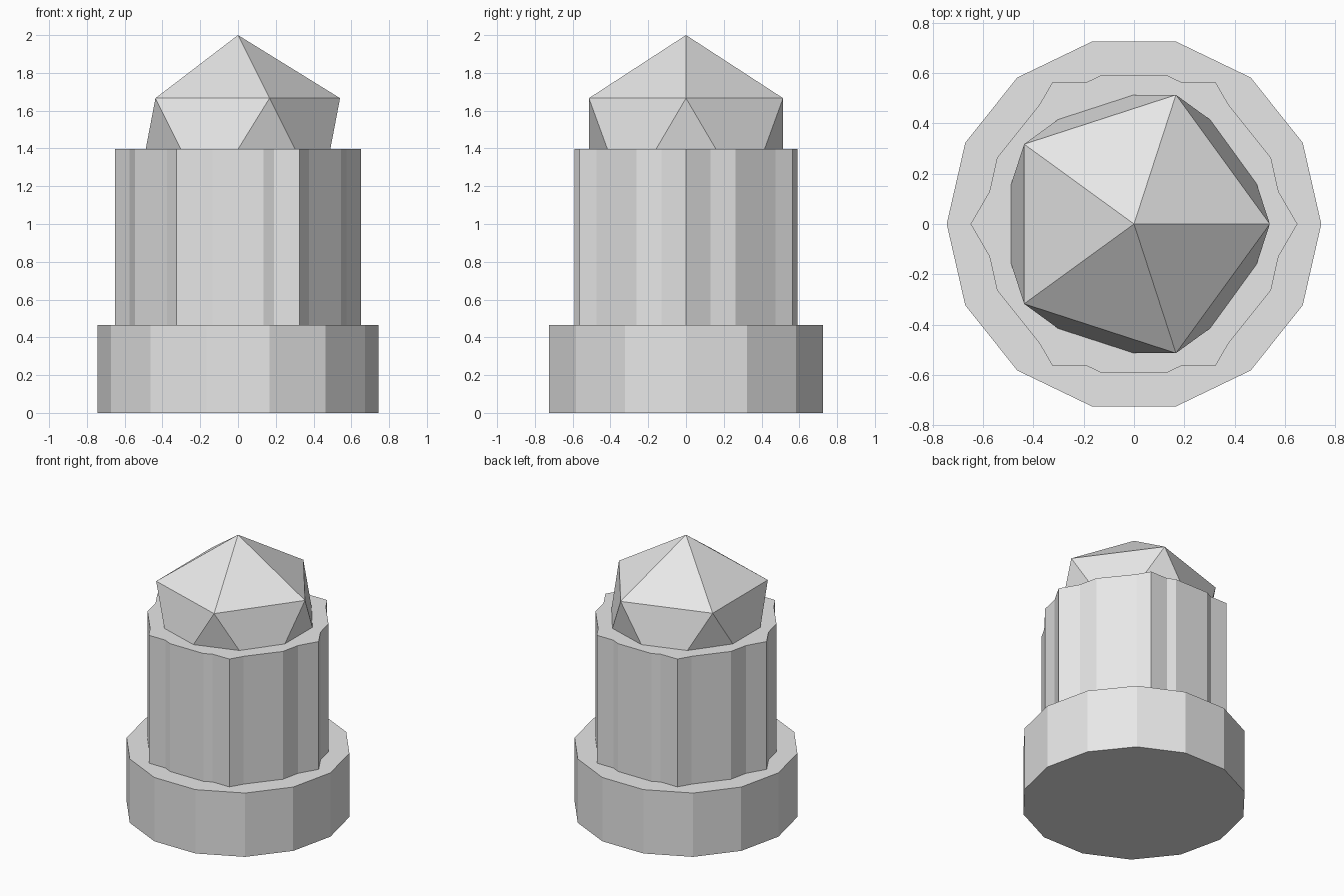
import bpy
import bmesh
from math import cos, sin, tau

if "Cube" in bpy.data.objects:
    bpy.data.objects.remove(bpy.data.objects["Cube"], do_unlink=True)

SIDES = 14
BASE_TOP = 0.465
COLUMN_TOP = 1.396

GREY = (0.8, 0.8, 0.8, 1.0)
grey = bpy.data.materials.new("light grey")
grey.use_nodes = True
grey.diffuse_color = GREY
grey.node_tree.nodes["Principled BSDF"].inputs["Base Color"].default_value = GREY


def add_object(name, bm):
    bmesh.ops.recalc_face_normals(bm, faces=bm.faces)
    mesh = bpy.data.meshes.new(name)
    bm.to_mesh(mesh)
    bm.free()
    mesh.materials.append(grey)
    obj = bpy.data.objects.new(name, mesh)
    bpy.context.collection.objects.link(obj)
    return obj


def prism(name, outline, bottom, top):
    """Extrude a closed outline straight up."""
    bm = bmesh.new()
    face = bm.faces.new([bm.verts.new((x, y, bottom)) for x, y in outline])
    result = bmesh.ops.extrude_face_region(bm, geom=[face], use_keep_orig=True)
    raised = [v for v in result["geom"] if isinstance(v, bmesh.types.BMVert)]
    bmesh.ops.translate(bm, verts=raised, vec=(0, 0, top - bottom))
    return add_object(name, bm)


# Wide base: regular polygon
circle = [(0.745 * cos(tau * i / SIDES), 0.745 * sin(tau * i / SIDES))
          for i in range(SIDES)]
prism("base", circle, 0, BASE_TOP)

# Column: round shaft merged with a hexagon, one quarter mirrored around
quarter = [(0.65, 0), (0.575, 0.129), (0.545, 0.263), (0.377, 0.473),
           (0.325, 0.563), (0.19, 0.563), (0.135, 0.59)]
half = quarter + [(-x, y) for x, y in reversed(quarter)]
outline = half + [(x, -y) for x, y in reversed(half[1:-1])]
prism("column", outline, BASE_TOP, COLUMN_TOP)

# Gem: icosahedron sunk halfway into the column
bm = bmesh.new()
bmesh.ops.create_icosphere(bm, subdivisions=1, radius=2 - COLUMN_TOP)
gem = add_object("gem", bm)
gem.location.z = COLUMN_TOP
